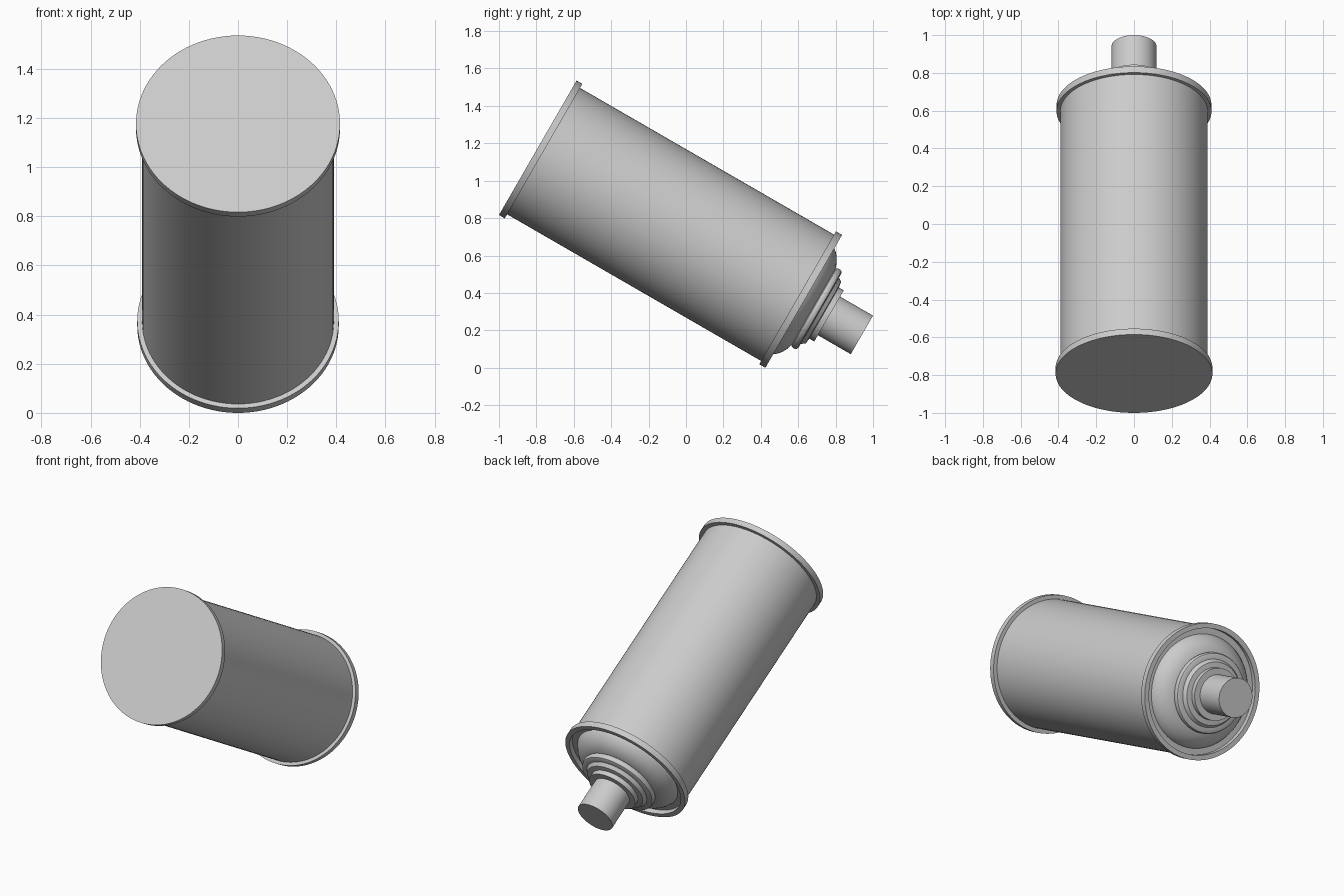
import bpy, bmesh, math
from mathutils import Matrix

if "Cube" in bpy.data.objects:
    bpy.data.objects.remove(bpy.data.objects["Cube"])

SEG = 96
# can axis: tipped so the nozzle points back and 30 degrees down
POSE = Matrix.Translation((0, -0.7925, 1.176)) @ Matrix.Rotation(math.radians(-120), 4, 'X')

grey = bpy.data.materials.new("light_grey")
grey.diffuse_color = (0.6, 0.6, 0.6, 1)
grey.use_nodes = True
grey.node_tree.nodes["Principled BSDF"].inputs["Base Color"].default_value = grey.diffuse_color


def lathe(name, profile, closed=False):
    """Revolve (radius, distance along axis) points around the can axis."""
    bm = bmesh.new()
    verts = [bm.verts.new((r, 0, t)) for r, t in profile]
    pairs = list(zip(verts, verts[1:]))
    if closed:
        pairs.append((verts[-1], verts[0]))
    edges = [bm.edges.new(p) for p in pairs]
    bmesh.ops.spin(bm, geom=verts + edges, cent=(0, 0, 0), axis=(0, 0, 1),
                   angle=math.tau, steps=SEG, use_duplicate=False)
    bmesh.ops.remove_doubles(bm, verts=bm.verts[:], dist=1e-5)
    bmesh.ops.recalc_face_normals(bm, faces=bm.faces[:])
    me = bpy.data.meshes.new(name)
    bm.to_mesh(me)
    bm.free()
    me.shade_smooth()
    me.set_sharp_from_angle(angle=math.radians(32))
    me.materials.append(grey)
    ob = bpy.data.objects.new(name, me)
    ob.matrix_world = POSE
    bpy.context.collection.objects.link(ob)
    return ob


# flat base flange
lathe("base_flange", [(0, 0), (0.415, 0), (0.415, 0.036), (0, 0.036)])

# straight can wall
lathe("can_body", [(0, 0.03), (0.39, 0.03), (0.39, 1.612), (0, 1.612)])

# raised hollow rim around the shoulder
lathe("top_rim", [(0.38, 1.604), (0.41, 1.604), (0.41, 1.642), (0.38, 1.642)], closed=True)

# rounded shoulder dome
lathe("shoulder_dome", [(0, 1.6), (0.345, 1.6), (0.341, 1.618), (0.330, 1.638),
                        (0.314, 1.658), (0.294, 1.676), (0.268, 1.691),
                        (0.235, 1.702), (0.19, 1.708), (0, 1.708)])

# valve cup with a softened edge and a sloped step
lathe("valve_cup", [(0, 1.70), (0.232, 1.70), (0.241, 1.706), (0.244, 1.716),
                    (0.244, 1.728), (0.239, 1.737), (0.23, 1.741), (0.205, 1.742),
                    (0.19, 1.764), (0.15, 1.768), (0, 1.768)])

# collar under the nozzle
lathe("collar", [(0, 1.76), (0.158, 1.76), (0.158, 1.798), (0, 1.798)])

# spray nozzle
lathe("nozzle", [(0, 1.78), (0.119, 1.78), (0.119, 2.001), (0, 2.001)])
